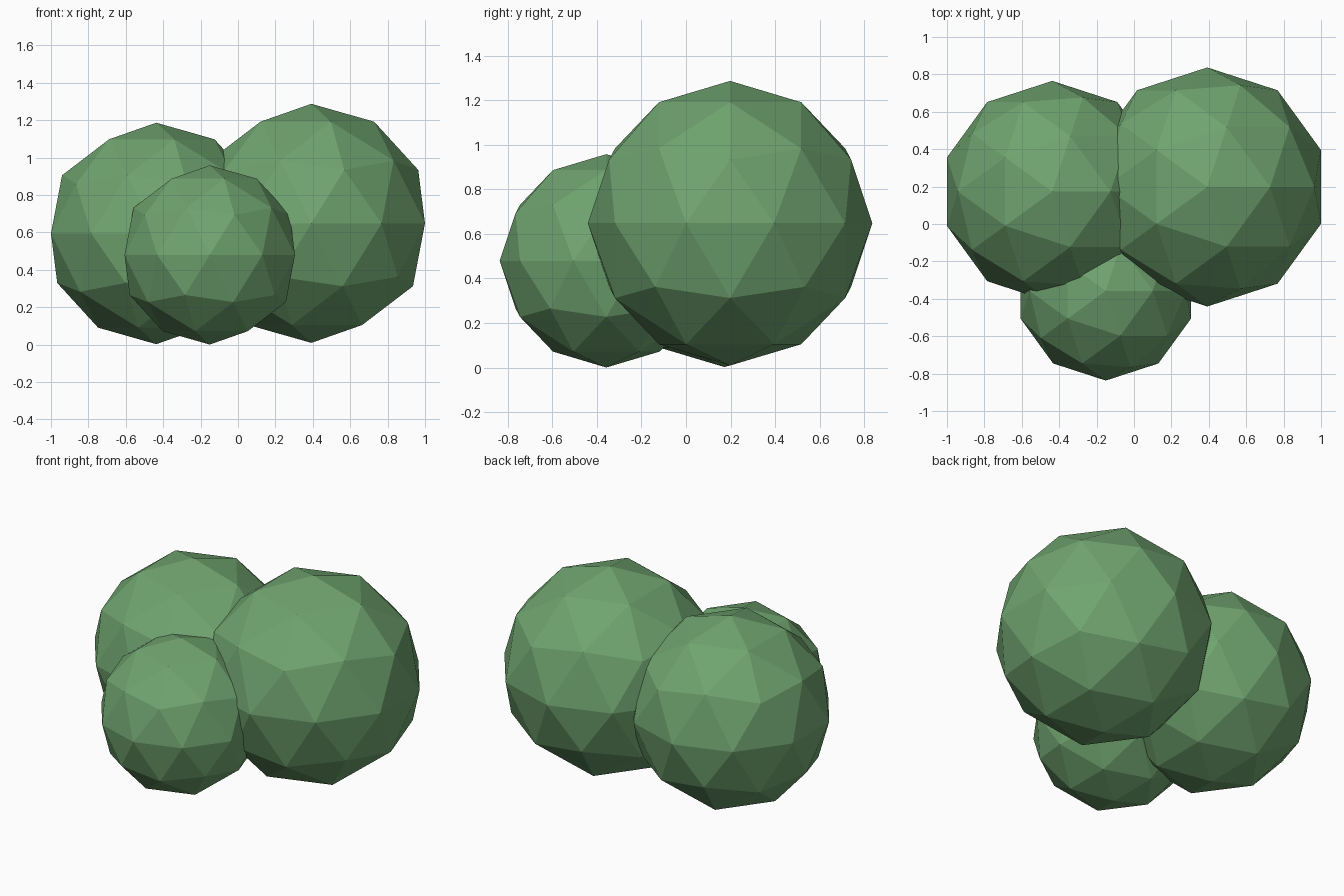
import bpy

if "Cube" in bpy.data.objects:
    bpy.data.objects.remove(bpy.data.objects["Cube"])

# Leaf colour
leaf = bpy.data.materials.new("leaf_green")
leaf.diffuse_color = (0.16, 0.37, 0.16, 1)
leaf.use_nodes = True
leaf.node_tree.nodes["Principled BSDF"].inputs["Base Color"].default_value = leaf.diffuse_color


def clump(name, location, radius):
    """Low-poly faceted ball of foliage."""
    bpy.ops.mesh.primitive_ico_sphere_add(subdivisions=2, radius=radius, location=location)
    obj = bpy.context.object
    obj.name = name
    obj.data.materials.append(leaf)
    bpy.ops.object.shade_flat()
    return obj


# Three overlapping clumps of a bush
clump("right_large_clump", (0.392, 0.198, 0.648), 0.639)
clump("left_medium_clump", (-0.437, 0.173, 0.594), 0.592)
clump("front_small_clump", (-0.151, -0.358, 0.479), 0.479)
